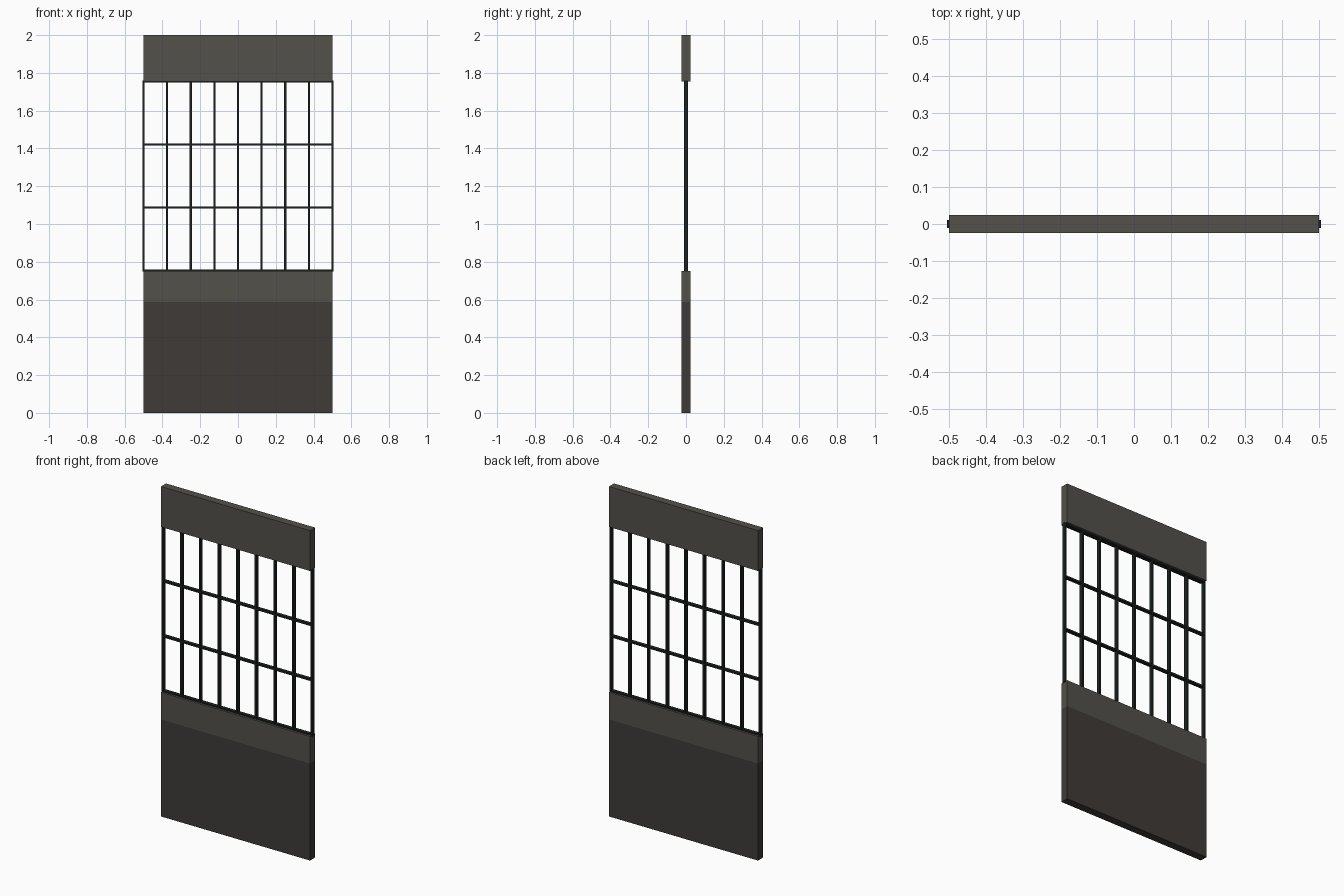
import bpy

if "Cube" in bpy.data.objects:
    bpy.data.objects.remove(bpy.data.objects["Cube"])


def material(name, color):
    m = bpy.data.materials.new(name)
    m.diffuse_color = (*color, 1)
    m.use_nodes = True
    m.node_tree.nodes["Principled BSDF"].inputs["Base Color"].default_value = m.diffuse_color
    return m


def box(name, x, y, z, mat):
    """Box from (min, max) ranges on each axis."""
    bpy.ops.mesh.primitive_cube_add(size=1, location=[(a + b) / 2 for a, b in (x, y, z)])
    o = bpy.context.object
    o.name = name
    o.scale = [b - a for a, b in (x, y, z)]
    bpy.ops.object.transform_apply(location=False, rotation=False, scale=True)
    o.data.materials.append(mat)
    return o


trim = material("trim_grey", (0.085, 0.082, 0.07))
dark = material("base_grey", (0.05, 0.044, 0.04))
metal = material("bar_metal", (0.012, 0.016, 0.015))

# Solid panels
W, D = (-0.5, 0.5), (-0.024, 0.024)
box("lower_panel", W, D, (0, 0.588), dark)
box("middle_rail", W, D, (0.588, 0.752), trim)
box("top_panel", W, D, (1.755, 2.0), trim)

# Grille between the rails
R, BY = 0.0055, (-0.011, 0.011)
Z0, Z1 = 0.7535, 1.7535
for i in range(9):
    x = -0.5 + i * 0.125
    box(f"vertical_bar_{i + 1}", (x - R, x + R), BY, (Z0, Z1), metal)
for i in range(4):
    z = Z0 + i * (Z1 - Z0) / 3
    box(f"horizontal_bar_{i + 1}", (-0.5 - R, 0.5 + R), BY, (z - R, z + R), metal)
